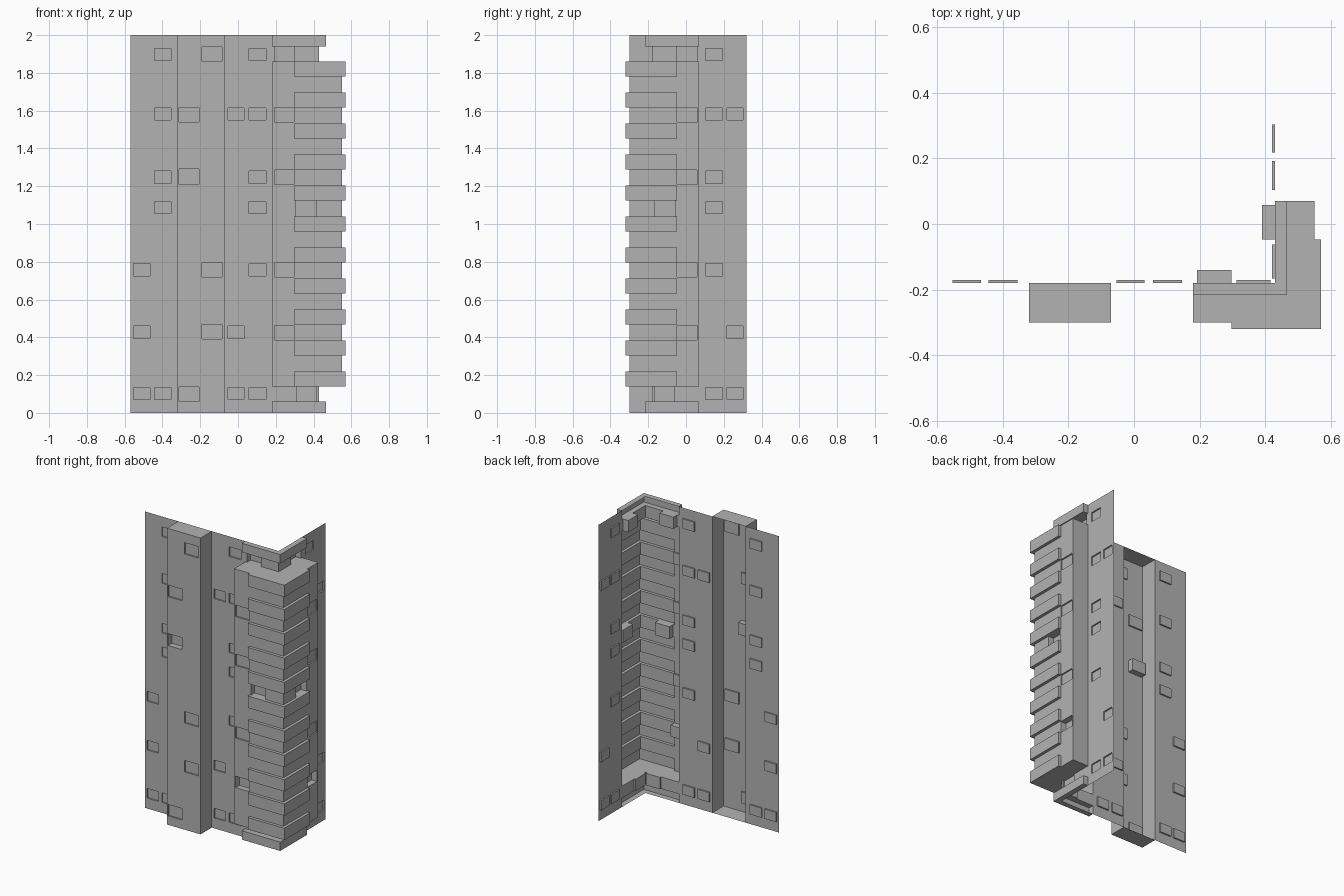
import bpy, bmesh

if "Cube" in bpy.data.objects:
    bpy.data.objects.remove(bpy.data.objects["Cube"])

WALL_Y, CORNER_X = -0.18, 0.43

stone = bpy.data.materials.new("grey_stone")
stone.diffuse_color = (0.45, 0.45, 0.45, 1)
stone.use_nodes = True
stone.node_tree.nodes["Principled BSDF"].inputs["Base Color"].default_value = stone.diffuse_color


def quad(bm, pts):
    bm.faces.new([bm.verts.new(p) for p in pts])


def step(bm, y, d, x0, x1, z0, z1, mitre=False):
    """Side faces joining a rectangle at y to y + d; mitre leaves the corner end open."""
    xe = x1 - d if mitre else x1
    a = [(x0, y, z0), (x1, y, z0), (x1, y, z1), (x0, y, z1)]
    b = [(x0, y + d, z0), (xe, y + d, z0), (xe, y + d, z1), (x0, y + d, z1)]
    for i in range(4):
        if mitre and i == 1:
            continue
        j = (i + 1) % 4
        quad(bm, [a[i], a[j], b[j], b[i]])
    return b


def panel(bm, y, x0, x1, z0, z1, insets=()):
    """Front-facing sheet with insets (x0, x1, z0, z1, depth); negative depth protrudes."""
    xs = sorted({round(v, 4) for r in insets for v in r[:2]} | {x0, x1})
    zs = sorted({round(v, 4) for r in insets for v in r[2:4]} | {z0, z1})
    for a, b in zip(xs, xs[1:]):
        for c, d in zip(zs, zs[1:]):
            mx, mz = (a + b) / 2, (c + d) / 2
            if not any(r[0] < mx < r[1] and r[2] < mz < r[3] for r in insets):
                quad(bm, [(a, y, c), (b, y, c), (b, y, d), (a, y, d)])
    for r in insets:
        quad(bm, step(bm, y, r[4], *r[:4], mitre=r[4] < 0 and abs(r[1] - x1) < 1e-5))


def mirror_corner(bm):
    """Repeat the front half on the right side, across the corner diagonal."""
    for f in list(bm.faces):
        quad(bm, [(0.25 - v.co.y, 0.25 - v.co.x, v.co.z) for v in reversed(f.verts)])


def finish(bm, name):
    bmesh.ops.remove_doubles(bm, verts=bm.verts, dist=1e-4)
    me = bpy.data.meshes.new(name)
    bm.to_mesh(me)
    bm.free()
    me.materials.append(stone)
    bpy.context.collection.objects.link(bpy.data.objects.new(name, me))


def bricks(x0, x1, zs, h=0.065, d=0.01):
    return [(x0, x1, round(z, 4), round(z + h, 4), d) for z in zs]


# Flat walls with shallow recessed bricks
bm = bmesh.new()
panel(bm, WALL_Y, -0.07, 0.18, 0, 2,
      bricks(-0.053, 0.032, (0.07, 0.395, 1.55)) +
      bricks(0.058, 0.147, (0.07, 0.725, 1.055, 1.215, 1.55, 1.865)))
# Wall strips behind the gaps above and below the quoins
panel(bm, WALL_Y, 0.18, CORNER_X, 0.06, 0.14, bricks(0.312, 0.416, (0.06,), 0.08))
panel(bm, WALL_Y, 0.18, CORNER_X, 1.86, 1.94, bricks(0.192, 0.297, (1.86,), 0.08, 0.04))
mirror_corner(bm)
panel(bm, WALL_Y, -0.57, -0.32, 0, 2,
      bricks(-0.553, -0.466, (0.07, 0.395, 0.725)) +
      bricks(-0.443, -0.355, (0.07, 1.055, 1.215, 1.55, 1.865)))
finish(bm, "walls")

# Pilaster on the front wall
bm = bmesh.new()
step(bm, WALL_Y, -0.12, -0.32, -0.07, 0, 2)
panel(bm, -0.30, -0.32, -0.07, 0, 2,
      bricks(-0.312, -0.207, (0.06, 1.54), 0.077) +
      bricks(-0.312, -0.207, (1.21,), 0.08, 0.04) +
      bricks(-0.19, -0.085, (0.39, 0.72, 1.86), 0.077))
finish(bm, "pilaster")

# Corner plinth and cornice
for name, z in (("corner_plinth", 0), ("corner_cornice", 1.94)):
    bm = bmesh.new()
    quad(bm, step(bm, WALL_Y, -0.037, 0.18, CORNER_X, z, z + 0.06, mitre=True))
    mirror_corner(bm)
    finish(bm, name)

# Corner column with protruding quoins and a few recessed bricks
bm = bmesh.new()
step(bm, WALL_Y, -0.12, 0.18, CORNER_X, 0.14, 1.86, mitre=True)
quoins = [(0.297, 0.55, round(0.14 + 0.164 * i, 4), round(0.22 + 0.164 * i, 4), -0.02)
          for i in range(11)]
panel(bm, -0.30, 0.18, 0.55, 0.14, 1.86, quoins +
      bricks(0.192, 0.297, (0.72, 1.21, 1.54), 0.077) +
      bricks(0.192, 0.297, (0.386,), 0.077, 0.04) +
      bricks(0.306, 0.415, (1.04,), 0.084, 0.04))
mirror_corner(bm)
finish(bm, "corner_quoins")
